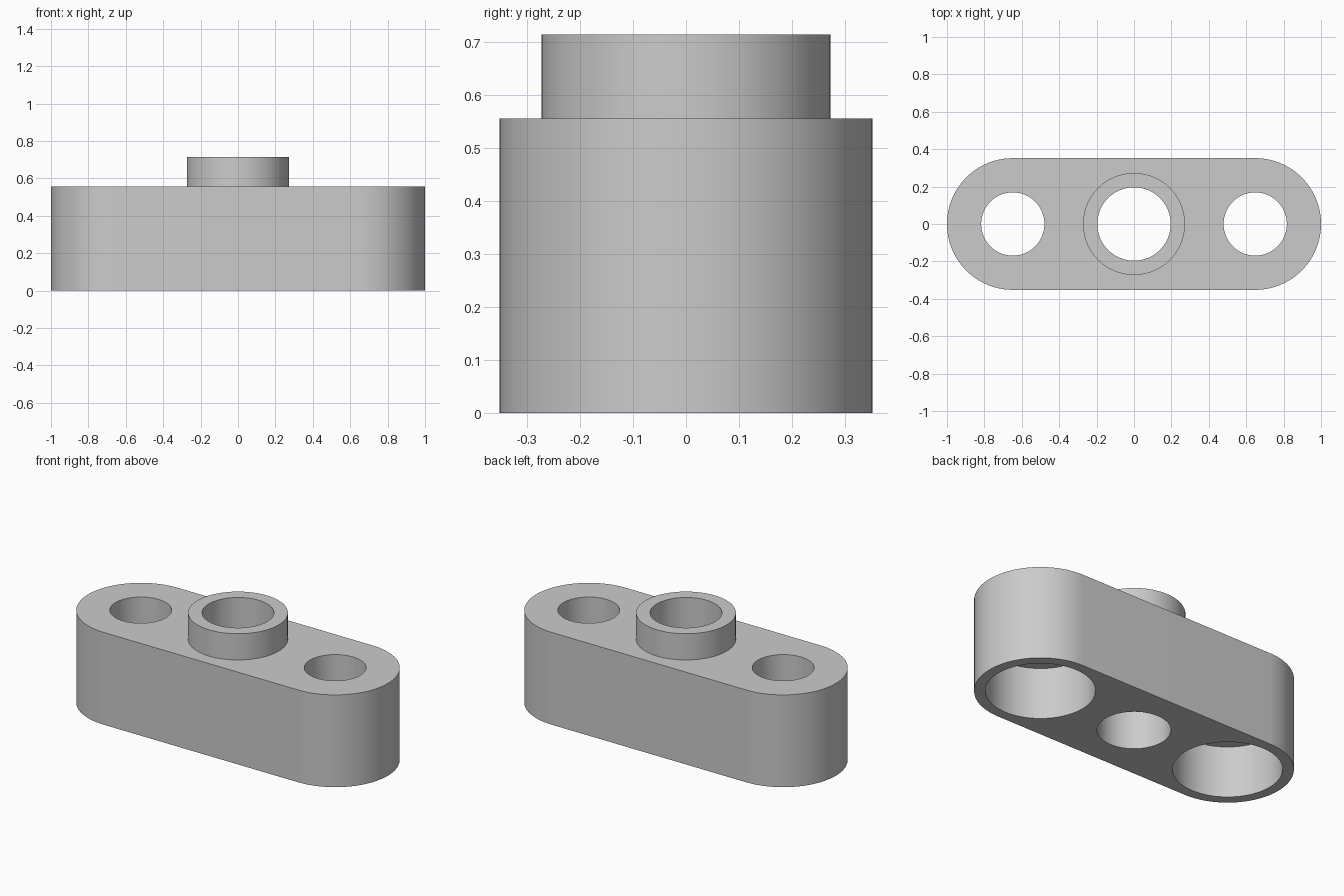
import bpy, math

cube = bpy.data.objects.get("Cube")
if cube:
    bpy.data.objects.remove(cube, do_unlink=True)

LENGTH, R_END = 1.0, 0.352       # half length and end radius
BODY_H, TOTAL_H = 0.556, 0.714
HOLE_X = LENGTH - R_END          # bolt hole centres
SEG = 96

grey = bpy.data.materials.new("plain grey")
grey.use_nodes = True
COLOUR = (0.6, 0.6, 0.6, 1)
grey.diffuse_color = COLOUR
grey.node_tree.nodes["Principled BSDF"].inputs["Base Color"].default_value = COLOUR


def prism(name, outline, z0, z1):
    """Closed solid from a counter-clockwise outline."""
    n = len(outline)
    verts = [(x, y, z) for z in (z0, z1) for x, y in outline]
    faces = [tuple(range(n - 1, -1, -1)), tuple(range(n, 2 * n))]
    faces += [(i, (i + 1) % n, n + (i + 1) % n, n + i) for i in range(n)]
    mesh = bpy.data.meshes.new(name)
    mesh.from_pydata(verts, [], faces)
    mesh.materials.append(grey)
    obj = bpy.data.objects.new(name, mesh)
    bpy.context.collection.objects.link(obj)
    return obj


def arc(cx, r, start, sweep, steps):
    return [(cx + r * math.cos(start + sweep * i / steps),
             r * math.sin(start + sweep * i / steps)) for i in range(steps + 1)]


def cylinder(name, cx, r, z0, z1):
    return prism(name, arc(cx, r, 0, 2 * math.pi, SEG)[:-1], z0, z1)


def combine(target, tool, operation):
    """Apply a boolean and remove the helper solid."""
    tool.hide_render = True
    mod = target.modifiers.new(tool.name, 'BOOLEAN')
    mod.object, mod.operation, mod.solver = tool, operation, 'EXACT'
    bpy.context.view_layer.objects.active = target
    bpy.ops.object.modifier_apply(modifier=mod.name)
    bpy.data.objects.remove(tool, do_unlink=True)


# Rounded block
outline = (arc(HOLE_X, R_END, -math.pi / 2, math.pi, SEG // 2)
           + arc(-HOLE_X, R_END, math.pi / 2, math.pi, SEG // 2))
body = prism("mounting_block", outline, 0, BODY_H)

# Raised collar and its through bore
combine(body, cylinder("collar", 0, 0.2725, 0.4, TOTAL_H), 'UNION')
combine(body, cylinder("centre_bore", 0, 0.196, -0.1, 1), 'DIFFERENCE')

# Bolt holes with wide recesses from below
for side in (-1, 1):
    combine(body, cylinder("bolt_hole", side * HOLE_X, 0.169, -0.1, 1), 'DIFFERENCE')
    combine(body, cylinder("recess", side * HOLE_X, 0.292, -0.1, 0.306), 'DIFFERENCE')

# Smooth walls, crisp rims
bpy.ops.object.select_all(action='DESELECT')
body.select_set(True)
bpy.context.view_layer.objects.active = body
bpy.ops.object.shade_smooth_by_angle(angle=math.radians(30))
